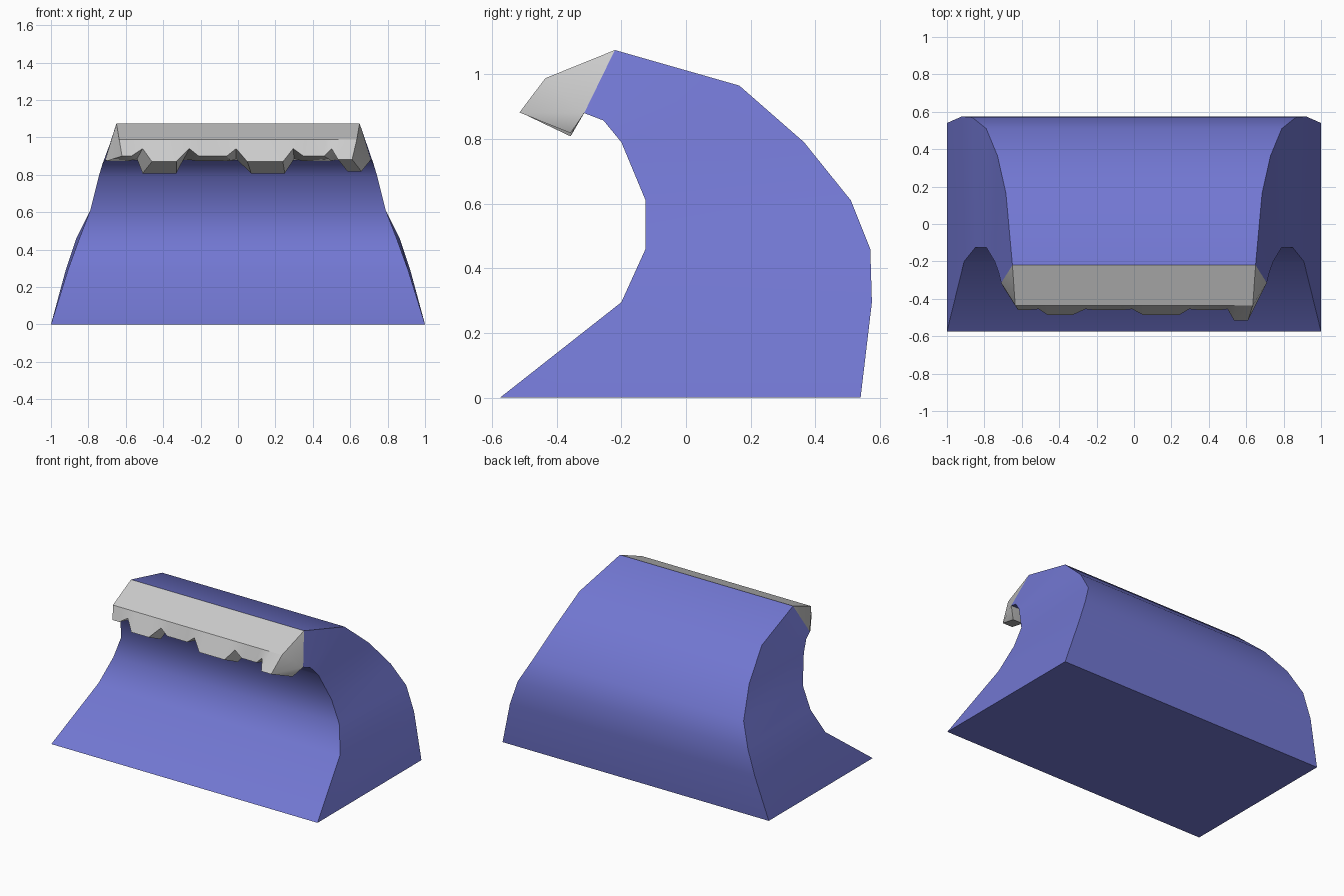
import bpy, math

if "Cube" in bpy.data.objects:
    bpy.data.objects.remove(bpy.data.objects["Cube"])


def make_part(name, verts, faces):
    mesh = bpy.data.meshes.new(name)
    mesh.from_pydata(verts, [], faces)
    obj = bpy.data.objects.new(name, mesh)
    bpy.context.collection.objects.link(obj)
    bpy.ops.object.select_all(action='DESELECT')
    bpy.context.view_layer.objects.active = obj
    obj.select_set(True)
    bpy.ops.object.mode_set(mode='EDIT')
    bpy.ops.mesh.select_all(action='SELECT')
    bpy.ops.mesh.normals_make_consistent(inside=False)
    bpy.ops.object.mode_set(mode='OBJECT')
    bpy.ops.object.shade_smooth_by_angle(angle=math.radians(30))
    return obj


# wave body: rungs of (half width, y, z) up the hollow front and round back
front = [(1, -.575, 0), (.908, -.20, .295), (.848, -.125, .46), (.79, -.125, .61),
         (.745, -.20, .79), (.725, -.255, .857), (.71, -.315, .88)]
back = [(1, .54, 0), (.92, .575, .295), (.865, .57, .46), (.79, .51, .61),
        (.73, .365, .79), (.685, .165, .965), (.65, -.22, 1.075)]
verts = []
for (fw, fy, fz), (bw, by, bz) in zip(front, back):
    verts += [(-fw, fy, fz), (fw, fy, fz), (bw, by, bz), (-bw, by, bz)]
faces = [(0, 1, 2, 3)]
for i in range(len(front) - 1):
    for j in range(4):
        k = (j + 1) % 4
        faces.append((4*i + j, 4*i + k, 4*i + 4 + k, 4*i + 4 + j))
end = len(verts)
faces.append((end - 4, end - 3, end - 2, end - 1))
wave = make_part("wave_body", verts, faces)
blue = bpy.data.materials.new("wave_blue")
blue.diffuse_color = (.168, .185, .645, 1)
blue.use_nodes = True
blue.node_tree.nodes["Principled BSDF"].inputs["Base Color"].default_value = blue.diffuse_color
wave.data.materials.append(blue)

# foam crest: each section kind gives outer and inner bottom edge (y, z)
kinds = {'flat': ((-.46, .90), (-.335, .875)), 'notch': ((-.455, .94), (-.325, .885)),
         'drip': ((-.487, .87), (-.357, .808)), 'tip': ((-.515, .882), (-.357, .818))}
sections = [(-.62, -.70, 'flat'), (-.57, -.58, 'flat'), (-.51, -.54, 'notch'),
            (-.46, -.51, 'drip'), (-.33, -.33, 'drip'), (-.26, -.29, 'notch'),
            (-.21, -.23, 'flat'), (-.06, -.04, 'flat'), (-.01, -.01, 'notch'),
            (.05, .07, 'drip'), (.24, .25, 'drip'), (.295, .30, 'notch'),
            (.35, .34, 'flat'), (.46, .50, 'flat'), (.50, .54, 'notch'),
            (.535, .585, 'tip'), (.61, .66, 'tip')]
verts, faces = [], []
last = len(sections) - 1
for i, (xo, xi, kind) in enumerate(sections):
    (yo, zo), (yi, zi) = kinds[kind]
    t = -1 if i == 0 else 1 if i == last else xo / .62
    verts += [(.65*t, -.22, 1.075), (.635*t, -.435, .988), (xo, yo, zo),
              (xi, yi, zi), (.71*t, -.315, .88)]
for i in range(last):
    for j in range(5):
        k = (j + 1) % 5
        faces.append((5*i + j, 5*i + k, 5*i + 5 + k, 5*i + 5 + j))
# end caps, fanned from the joint with the wave
for s in (0, 5*last):
    faces += [(s + 4, s + 0, s + 1), (s + 4, s + 1, s + 2), (s + 4, s + 2, s + 3)]
make_part("foam_crest", verts, faces)
